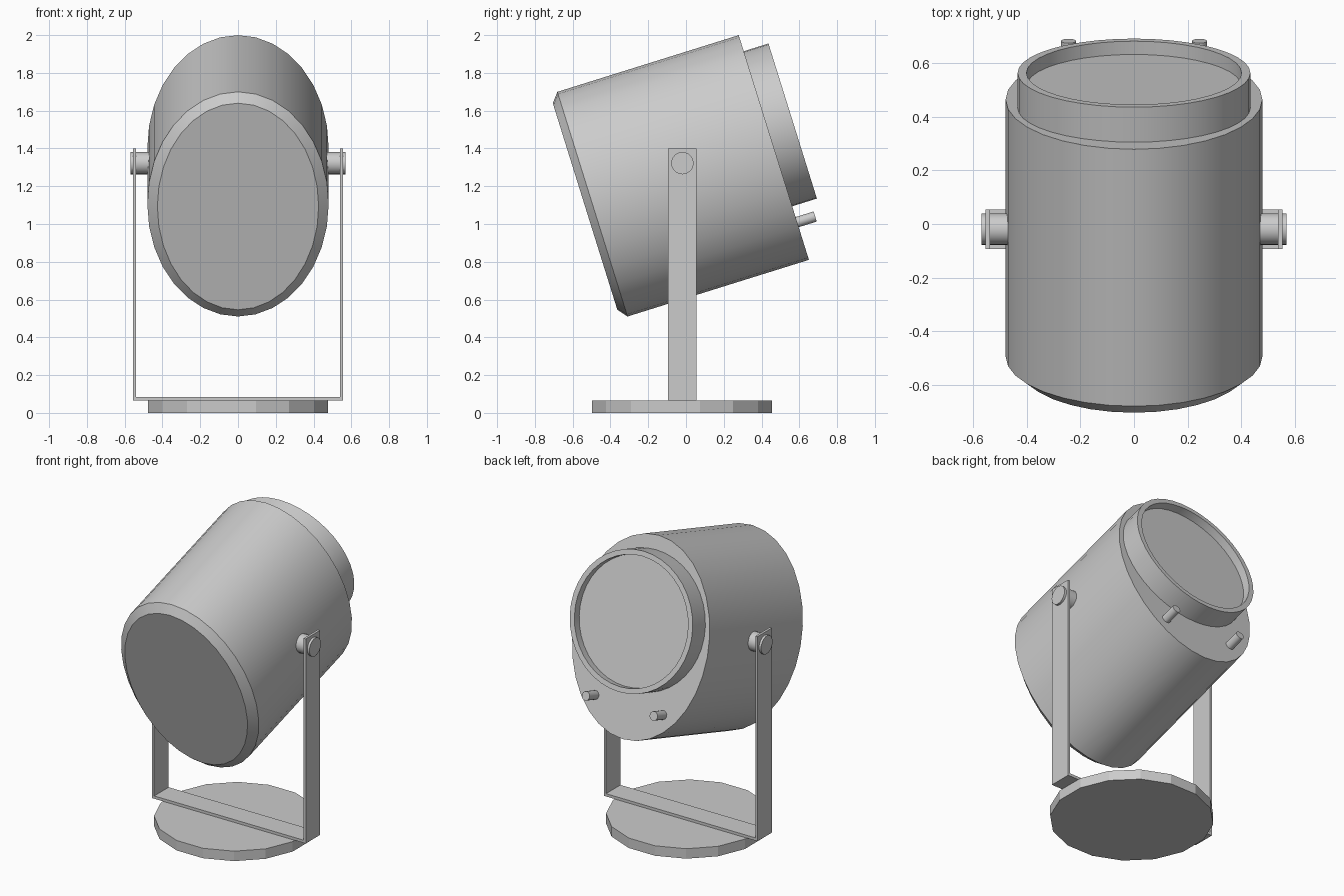
import bpy, bmesh
from math import sin, cos, tau, radians
from mathutils import Matrix

if "Cube" in bpy.data.objects:
    bpy.data.objects.remove(bpy.data.objects["Cube"])

# Tilted frame of the lamp head: local y runs along its axis, origin at back face
HEAD = Matrix.Translation((0, 0.465, 1.405)) @ Matrix.Rotation(radians(17.35), 4, 'X')


def loft(name, rings, sides, matrix, phase=0.0, angle=30):
    """Closed solid through elliptical rings (y, rx, rz) along local y."""
    bm = bmesh.new()
    loops = []
    for y, rx, rz in rings:
        loops.append([bm.verts.new((rx * sin(tau * (i + phase) / sides), y,
                                    rz * cos(tau * (i + phase) / sides)))
                      for i in range(sides)])
    for a, b in zip(loops, loops[1:]):
        for i in range(sides):
            j = (i + 1) % sides
            bm.faces.new((a[i], a[j], b[j], b[i]))
    bm.faces.new(loops[0])
    bm.faces.new(loops[-1])
    bmesh.ops.recalc_face_normals(bm, faces=bm.faces)
    return finish(name, bm, matrix, angle)


def finish(name, bm, matrix=Matrix(), angle=None):
    mesh = bpy.data.meshes.new(name)
    bm.to_mesh(mesh)
    bm.free()
    ob = bpy.data.objects.new(name, mesh)
    bpy.context.collection.objects.link(ob)
    ob.matrix_world = matrix
    if angle:
        bpy.ops.object.select_all(action='DESELECT')
        ob.select_set(True)
        bpy.context.view_layer.objects.active = ob
        bpy.ops.object.shade_smooth_by_angle(angle=radians(angle))
    return ob


# Oval lamp housing with a chamfered front
loft("housing", [(-1.047, 0.427, 0.573), (-1.006, 0.48, 0.623), (0, 0.48, 0.623)],
     32, HEAD)

# Round collar at the back with a recessed disc
loft("collar", [(-0.02, 0.435, 0.43), (0.137, 0.435, 0.43),
                (0.137, 0.402, 0.398), (0.085, 0.402, 0.398)],
     40, HEAD @ Matrix.Translation((0, 0, 0.104)))

# Two pins below the collar, two pivot knobs on the sides
for side, label in ((-1, "left"), (1, "right")):
    loft("pin_" + label, [(-0.02, 0.028, 0.028), (0.1, 0.028, 0.028)], 16,
         HEAD @ Matrix.Translation((side * 0.245, 0, -0.414)))
    loft("pivot_knob_" + label, [(0.45, 0.059, 0.059), (0.57, 0.059, 0.059)], 24,
         Matrix.Translation((0, -0.019, 1.322))
         @ Matrix.Rotation(radians(-90 * side), 4, 'Z'))

# U-shaped yoke: profile in xz extruded along y
bm = bmesh.new()
outline = [(-0.555, 0.065), (0.555, 0.065), (0.555, 1.4), (0.539, 1.4),
           (0.539, 0.083), (-0.539, 0.083), (-0.539, 1.4), (-0.555, 1.4)]
face = bm.faces.new([bm.verts.new((x, -0.094, z)) for x, z in outline])
new = bmesh.ops.extrude_face_region(bm, geom=[face])["geom"]
bmesh.ops.translate(bm, vec=(0, 0.149, 0),
                    verts=[g for g in new if isinstance(g, bmesh.types.BMVert)])
bmesh.ops.recalc_face_normals(bm, faces=bm.faces)
finish("yoke", bm)

# Sixteen-sided base plate, flat shaded
loft("base_plate", [(0, 0.485, 0.485), (0.065, 0.485, 0.485)], 16,
     Matrix.Translation((0, -0.021, 0)) @ Matrix.Rotation(radians(90), 4, 'X'),
     phase=0.5, angle=10)
